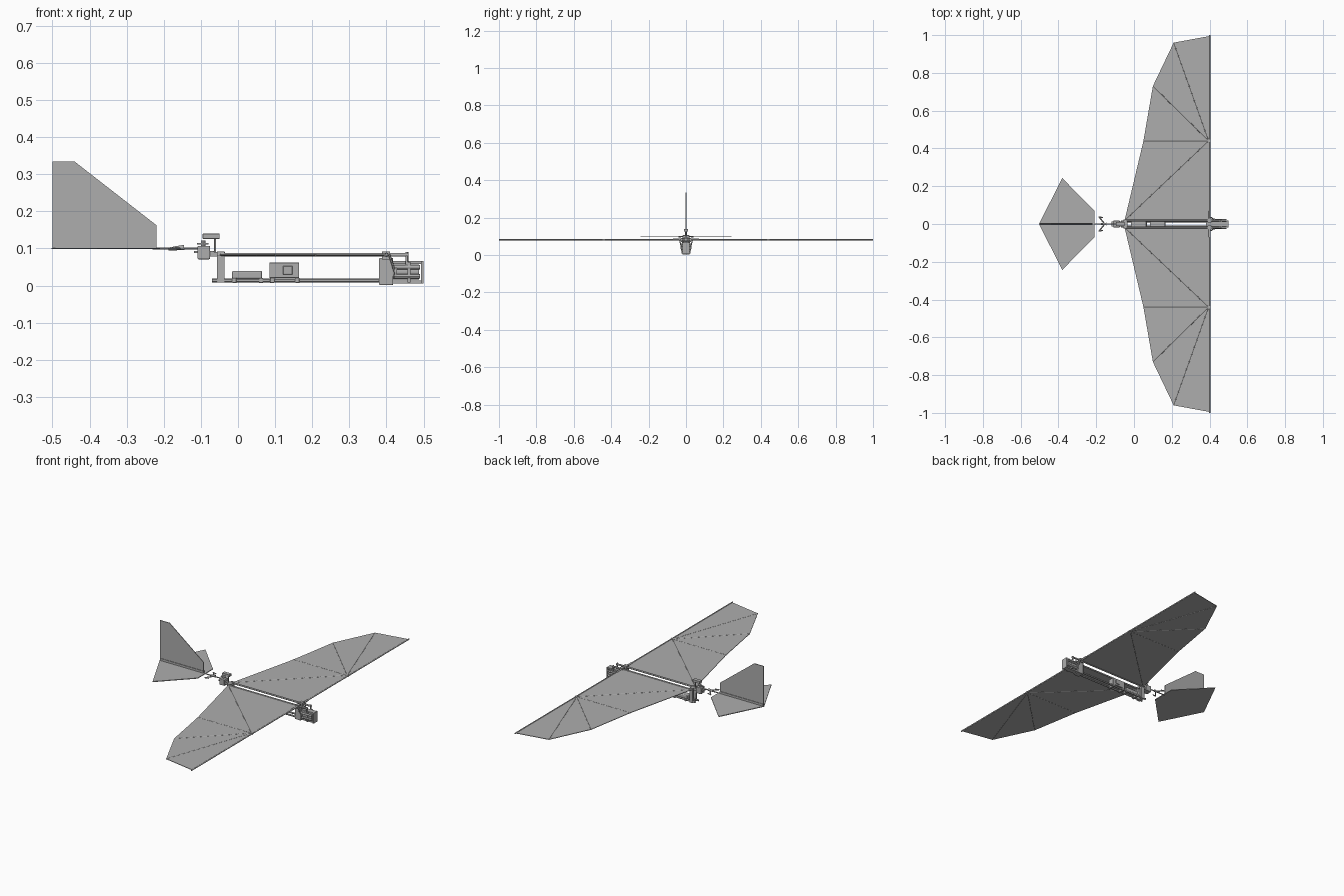
import bpy
import bmesh
from mathutils import Vector

cube = bpy.data.objects.get("Cube")
if cube:
    bpy.data.objects.remove(cube)

grey = bpy.data.materials.new("neutral grey")
grey.use_nodes = True
colour = (0.42, 0.42, 0.42, 1)
grey.diffuse_color = colour
grey.node_tree.nodes["Principled BSDF"].inputs["Base Color"].default_value = colour


def finish(name, bm, smooth=False):
    bmesh.ops.recalc_face_normals(bm, faces=bm.faces)
    mesh = bpy.data.meshes.new(name)
    bm.to_mesh(mesh)
    bm.free()
    mesh.materials.append(grey)
    ob = bpy.data.objects.new(name, mesh)
    bpy.context.collection.objects.link(ob)
    if smooth:
        bpy.ops.object.select_all(action="DESELECT")
        ob.select_set(True)
        bpy.context.view_layer.objects.active = ob
        bpy.ops.object.shade_smooth_by_angle()
    return ob


def box(name, x, y, z, bevel=0):
    """Box from its (min, max) range on each axis."""
    bm = bmesh.new()
    bmesh.ops.create_cube(bm, size=1)
    for v in bm.verts:
        v.co = [r[0] + (c + 0.5) * (r[1] - r[0]) for r, c in zip((x, y, z), v.co)]
    ob = finish(name, bm)
    if bevel:
        mod = ob.modifiers.new("Bevel", "BEVEL")
        mod.width = bevel
        mod.segments = 3
    return ob


def rod(name, a, b, r, r2=None, sides=12):
    """Round bar or cone between two points."""
    a, b = Vector(a), Vector(b)
    bm = bmesh.new()
    bmesh.ops.create_cone(bm, cap_ends=True, segments=sides, radius1=r,
                          radius2=r if r2 is None else r2, depth=(b - a).length)
    turn = (b - a).to_track_quat("Z", "Y").to_matrix()
    bmesh.ops.rotate(bm, matrix=turn, verts=bm.verts)
    bmesh.ops.translate(bm, vec=(a + b) / 2, verts=bm.verts)
    return finish(name, bm, True)


def sheet(name, points, thickness=0.003):
    """Thin flat panel with the given outline."""
    bm = bmesh.new()
    bm.faces.new([bm.verts.new(p) for p in points])
    ob = finish(name, bm)
    mod = ob.modifiers.new("Thickness", "SOLIDIFY")
    mod.thickness = thickness
    mod.offset = 0
    return ob


# Wings: membrane, leading spar, and struts fanning out from the elbow
WING_Z = 0.083
trailing = [(-0.05, 0.018), (0.05, 0.44), (0.10, 0.73), (0.21, 0.96)]
for side, s in (("left", 1), ("right", -1)):
    outline = trailing + [(0.40, 0.995), (0.40, 0.018)]
    sheet(side + "_wing_membrane", [(x, s * y, WING_Z) for x, y in outline])
    rod(side + "_wing_spar", (0.40, s * 0.01, WING_Z), (0.40, s, WING_Z), 0.004)
    for i, (x, y) in enumerate(trailing):
        rod(f"{side}_wing_strut_{i}", (0.395, s * 0.44, WING_Z),
            (x, s * y, WING_Z), 0.0028, sides=8)
    box(side + "_elbow_joint", (0.39, 0.404), sorted((s * 0.433, s * 0.447)), (0.079, 0.087))
    # Paired fuselage rails and hinge brackets
    rod(side + "_upper_rail", (-0.055, s * 0.018, WING_Z), (0.46, s * 0.018, WING_Z), 0.005)
    rod(side + "_lower_rail", (-0.07, s * 0.014, 0.014), (0.40, s * 0.014, 0.014), 0.005)
    box(side + "_wing_hinge", (0.388, 0.41), sorted((s * 0.008, s * 0.028)), (0.07, 0.092))
    rod(side + "_spar_sleeve", (0.40, s * 0.02, WING_Z), (0.40, s * 0.07, WING_Z), 0.006)
    rod(side + "_drive_link", (0.425, s * 0.022, 0.03), (0.408, s * 0.035, WING_Z), 0.003)

# Tail
sheet("tail_plane", [(-0.503, 0, 0.10), (-0.38, 0.243, 0.10), (-0.21, 0.07, 0.10),
                     (-0.21, -0.07, 0.10), (-0.38, -0.243, 0.10)], 0.004)
sheet("tail_fin", [(-0.50, 0, 0.10), (-0.50, 0, 0.334), (-0.44, 0, 0.334),
                   (-0.22, 0, 0.163), (-0.22, 0, 0.10)], 0.004)
box("fin_foot", (-0.50, -0.22), (-0.005, 0.005), (0.10, 0.114))
rod("tail_boom", (-0.23, 0, 0.10), (-0.10, 0, 0.10), 0.003)
rod("boom_cone", (-0.185, 0, 0.10), (-0.145, 0, 0.103), 0.003, 0.007)
for side, s in (("left", 1), ("right", -1)):
    rod(side + "_control_horn", (-0.155, 0, 0.10), (-0.185, s * 0.038, 0.098), 0.0035, sides=8)
    rod(side + "_horn_tip", (-0.187, s * 0.038, 0.098), (-0.165, s * 0.034, 0.098), 0.003, sides=8)

# Tail servos
box("tail_servo", (-0.109, -0.075), (-0.018, 0.018), (0.071, 0.107), 0.003)
box("servo_flange", (-0.118, -0.065), (-0.012, 0.012), (0.088, 0.093))
rod("servo_shaft", (-0.094, 0, 0.105), (-0.094, 0, 0.122), 0.006)
box("servo_arm", (-0.11, -0.08), (-0.004, 0.004), (0.111, 0.115))
box("upper_servo", (-0.095, -0.05), (-0.011, 0.011), (0.126, 0.14), 0.001)
rod("upper_servo_post", (-0.062, 0, 0.08), (-0.062, 0, 0.127), 0.003)
box("servo_mount", (-0.078, -0.035), (-0.012, 0.012), (0.078, 0.09))

# Rear frame
for side, s in (("left", 1), ("right", -1)):
    box(side + "_rear_upright", (-0.056, -0.036), sorted((s * 0.01, s * 0.021)), (0.008, 0.092))
box("rear_crossbar", (-0.056, -0.036), (-0.021, 0.021), (0.008, 0.022))

# Battery and receiver on the lower rails
box("battery", (-0.016, 0.065), (-0.017, 0.017), (0.018, 0.04), 0.005)
for i, x in enumerate((-0.01, 0.062, 0.092, 0.16)):
    box(f"rail_clip_{i}", (x - 0.006, x + 0.006), (-0.022, 0.022), (0.007, 0.021), 0.002)
box("receiver", (0.085, 0.165), (-0.019, 0.019), (0.021, 0.062), 0.001)
box("receiver_plug", (0.121, 0.147), (-0.023, 0.023), (0.03, 0.053), 0.002)

# Gearbox and motor at the nose
box("gearbox_plate", (0.38, 0.418), (-0.02, 0.02), (0.002, 0.074), 0.002)
box("nose_base", (0.418, 0.50), (-0.014, 0.014), (0.006, 0.014))
box("nose_top", (0.418, 0.50), (-0.014, 0.014), (0.058, 0.066))
box("nose_bulkhead", (0.457, 0.465), (-0.024, 0.024), (0.008, 0.064))
box("nose_plate", (0.493, 0.50), (-0.019, 0.019), (0.006, 0.066))
rod("motor", (0.418, 0, 0.037), (0.488, 0, 0.037), 0.02, sides=24)
for side, s in (("left", 1), ("right", -1)):
    rod(side + "_drive_gear", (0.422, s * 0.013, 0.037), (0.429, s * 0.013, 0.037), 0.016, sides=20)
    for level, z in (("lower", 0.025), ("upper", 0.05)):
        rod(f"{side}_{level}_nose_bolt", (0.42, s * 0.02, z), (0.49, s * 0.02, z), 0.006)
    rod(side + "_rail_pin", (0.455, s * 0.018, 0.055), (0.455, s * 0.018, 0.09), 0.004)
rod("crank_shaft", (0.425, -0.027, 0.03), (0.425, 0.027, 0.03), 0.004)
